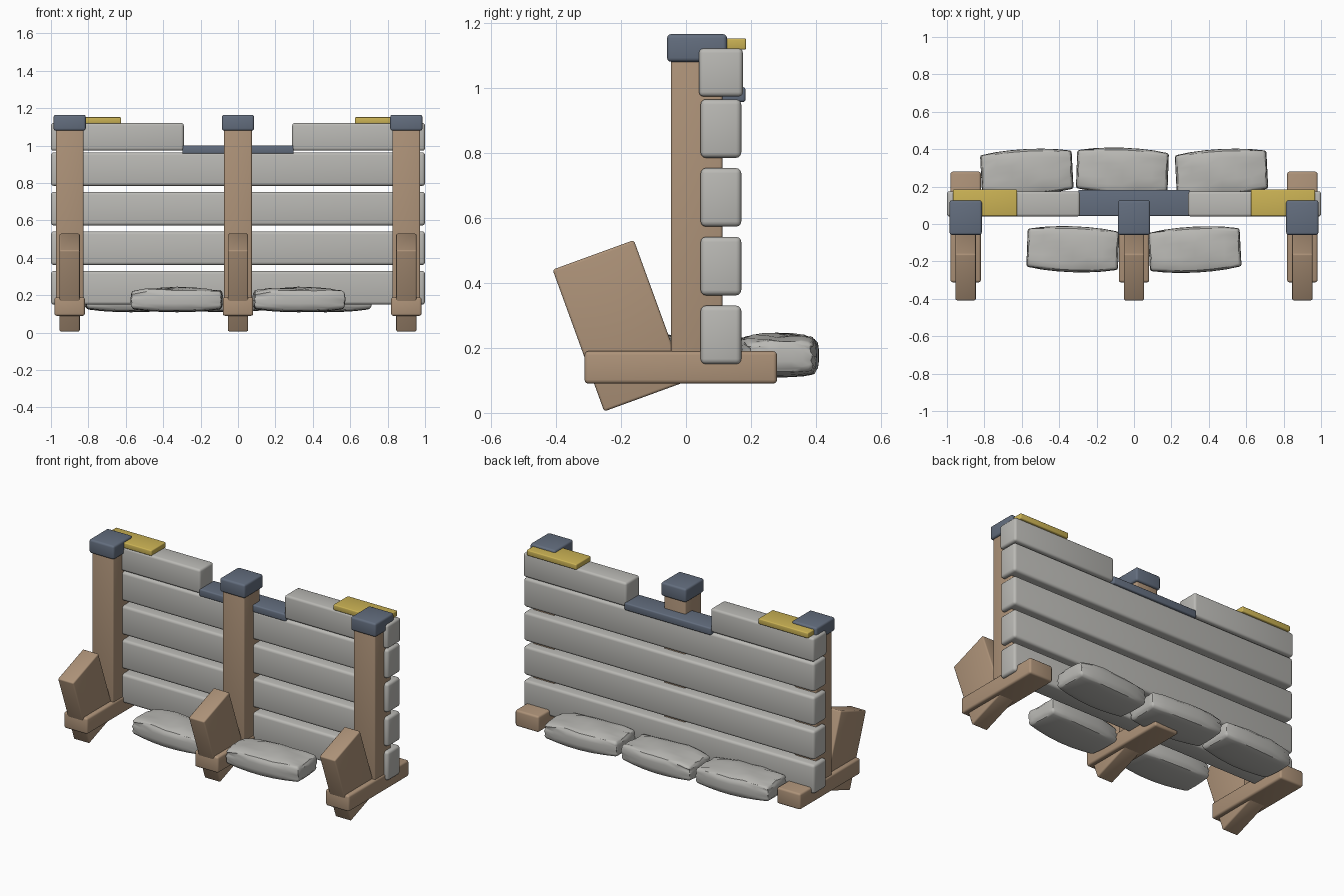
import bpy, bmesh, math, random
from mathutils import Matrix, Vector

random.seed(4)
cube = bpy.data.objects.get("Cube")
if cube:
    bpy.data.objects.remove(cube, do_unlink=True)


def material(name, rgb):
    m = bpy.data.materials.new(name)
    m.use_nodes = True
    m.diffuse_color = (*rgb, 1)
    m.node_tree.nodes["Principled BSDF"].inputs["Base Color"].default_value = (*rgb, 1)
    return m


STONE = material("pale grey", (0.49, 0.485, 0.46))
WOOD = material("tan wood", (0.42, 0.29, 0.19))
STEEL = material("slate blue", (0.125, 0.155, 0.21))
YELLOW = material("yellow", (0.60, 0.45, 0.09))


def finish(name, bm, mat):
    mesh = bpy.data.meshes.new(name)
    bm.to_mesh(mesh)
    bm.free()
    mesh.materials.append(mat)
    obj = bpy.data.objects.new(name, mesh)
    bpy.context.collection.objects.link(obj)
    bpy.ops.object.select_all(action='DESELECT')
    obj.select_set(True)
    bpy.context.view_layer.objects.active = obj
    bpy.ops.object.shade_smooth_by_angle(angle=math.radians(40))
    return obj


def block(name, mat, xs, ys, zs, bevel=0.012, tilt=0):
    """Rounded box spanning the given ranges, tilted about x at its centre."""
    spans = (xs, ys, zs)
    bm = bmesh.new()
    bmesh.ops.create_cube(bm, size=1)
    bmesh.ops.scale(bm, vec=[b - a for a, b in spans], verts=bm.verts)
    bmesh.ops.bevel(bm, geom=bm.edges[:], offset=bevel, segments=3,
                    profile=0.5, affect='EDGES')
    centre = Vector([(a + b) / 2 for a, b in spans])
    bm.transform(Matrix.Translation(centre) @ Matrix.Rotation(math.radians(tilt), 4, 'X'))
    return finish(name, bm, mat)


def sandbag(name, x, y, turn):
    """Soft sack: bulging middle, narrower ends, flat underside, uneven top."""
    bm = bmesh.new()
    bmesh.ops.create_cube(bm, size=2)
    bmesh.ops.subdivide_edges(bm, edges=bm.edges[:], cuts=5, use_grid_fill=True)
    phase = random.uniform(0, 6)
    for v in bm.verts:
        u, w, h = v.co
        bulge = 1 - 0.16 * u * u
        corner = 1 - 0.07 * max(0, abs(h) - 0.5) * 2
        v.co.x = 0.245 * u * (1 - 0.03 * h * h)
        v.co.y = 0.123 * w * bulge * corner
        v.co.z = 0.175 + 0.066 * h * (1 - 0.22 * u * u) * (1 - 0.12 * w * w)
        if h > 0:
            v.co.z += 0.006 * h * math.sin(5 * u + 3 * w + phase)
        else:
            v.co.z = max(v.co.z, 0.108 + 0.012 * u ** 4)
    # soften the long and end rims
    rim = [e for e in bm.edges if len(e.link_faces) == 2 and e.calc_face_angle(0) > 0.9]
    bmesh.ops.bevel(bm, geom=rim, offset=0.012, segments=2, profile=0.5, affect='EDGES')
    bm.transform(Matrix.Translation((x, y, 0)) @ Matrix.Rotation(math.radians(turn), 4, 'Z'))
    return finish(name, bm, STONE)


# Three supports: foot, post, cap and leaning brace
for side, x in (("right", -0.9), ("centre", 0), ("left", 0.9)):
    def across(half):
        return (x - half, x + half)
    block(side + "_foot", WOOD, across(0.081), (-0.312, 0.28), (0.09, 0.19))
    block(side + "_post", WOOD, across(0.074), (-0.046, 0.112), (0.13, 1.10), 0.008)
    block(side + "_post_cap", STEEL, across(0.086), (-0.058, 0.126), (1.08, 1.165))
    block(side + "_brace", WOOD, across(0.054), (-0.339, -0.073), (0.036, 0.50), 0.008, 20)

# Full length wall planks
for i in range(4):
    z = 0.15 + 0.2115 * i
    block(f"wall_plank_{i + 1}", STONE, (-1, 1), (0.045, 0.17), (z, z + 0.18), 0.016)

# Short top planks with yellow plates, either side of the gap
for side, s in (("right", -1), ("left", 1)):
    block(side + "_top_plank", STONE, sorted((0.29 * s, s)), (0.04, 0.175), (0.973, 1.121), 0.014)
    block(side + "_yellow_plate", YELLOW, sorted((0.625 * s, 0.968 * s)),
          (0.042, 0.185), (1.117, 1.152), 0.006)

# Ledge in the gap
block("gap_ledge", STEEL, (-0.298, 0.298), (0.042, 0.183), (0.956, 1.002), 0.008)

# Sandbags behind and in front
bags = [("back_right", -0.573, 0.278, 3), ("back_centre", -0.062, 0.285, -2),
        ("back_left", 0.468, 0.278, 3), ("front_right", -0.327, -0.135, -2),
        ("front_left", 0.325, -0.137, 3)]
for name, x, y, turn in bags:
    sandbag(name + "_sandbag", x, y, turn)
